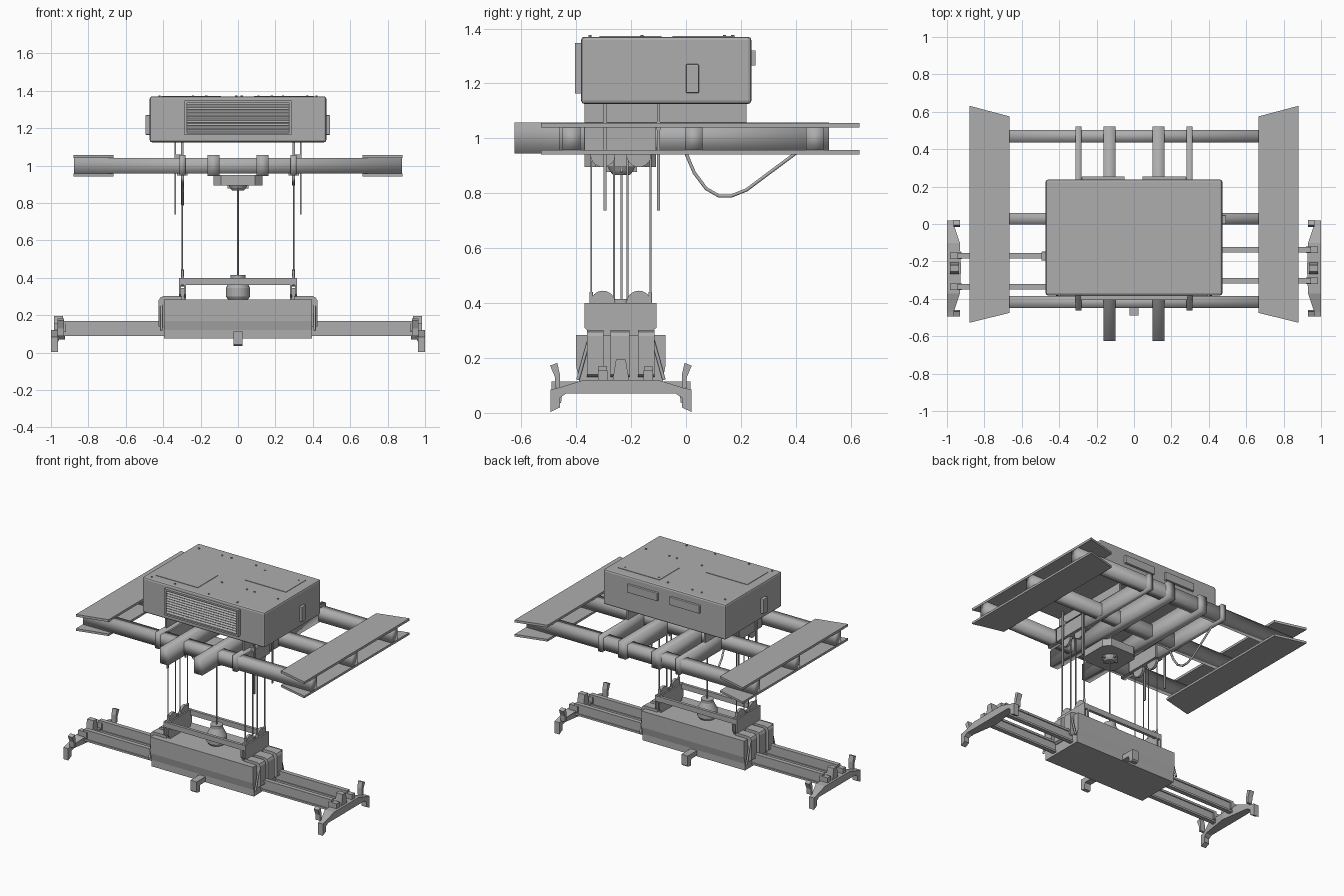
import bpy, bmesh, math
from mathutils import Vector

if "Cube" in bpy.data.objects:
    bpy.data.objects.remove(bpy.data.objects["Cube"], do_unlink=True)

grey = bpy.data.materials.new("machine grey")
grey.use_nodes = True
grey.diffuse_color = (0.42, 0.42, 0.42, 1)
grey.node_tree.nodes["Principled BSDF"].inputs["Base Color"].default_value = (0.42, 0.42, 0.42, 1)


def finish(name, bm, smooth=False):
    bmesh.ops.recalc_face_normals(bm, faces=bm.faces)
    me = bpy.data.meshes.new(name)
    bm.to_mesh(me)
    bm.free()
    ob = bpy.data.objects.new(name, me)
    bpy.context.collection.objects.link(ob)
    me.materials.append(grey)
    for p in me.polygons:
        p.use_smooth = smooth
    return ob


def box(name, x0, x1, y0, y1, z0, z1, bevel=0, smooth=False):
    bm = bmesh.new()
    bmesh.ops.create_cube(bm, size=1)
    for v in bm.verts:
        v.co = ((x0 + x1) / 2 + v.co.x * (x1 - x0),
                (y0 + y1) / 2 + v.co.y * (y1 - y0),
                (z0 + z1) / 2 + v.co.z * (z1 - z0))
    ob = finish(name, bm, smooth)
    if bevel:
        m = ob.modifiers.new("bevel", "BEVEL")
        m.width, m.segments = bevel, 2
    return ob


def prism(name, pts, lo, hi, axis, smooth=False):
    """Extrude a 2D outline: axis x takes (y, z), y takes (x, z), z takes (x, y)."""
    place = {"x": lambda a, b, c: (c, a, b), "y": lambda a, b, c: (a, c, b),
             "z": lambda a, b, c: (a, b, c)}[axis]
    bm = bmesh.new()
    f = bm.faces.new([bm.verts.new(place(a, b, lo)) for a, b in pts])
    r = bmesh.ops.extrude_face_region(bm, geom=[f])
    shift = Vector(place(0, 0, hi - lo))
    bmesh.ops.translate(bm, vec=shift, verts=[g for g in r["geom"] if isinstance(g, bmesh.types.BMVert)])
    return finish(name, bm, smooth)


def disc(name, x0, x1, y, z, r, n=24):
    ring = [(y + r * math.cos(2 * math.pi * i / n), z + r * math.sin(2 * math.pi * i / n)) for i in range(n)]
    return prism(name, ring, x0, x1, "x")


def lathe(name, cx, cy, profile, n=24):
    bm = bmesh.new()
    rings = [[bm.verts.new((cx + r * math.cos(2 * math.pi * i / n), cy + r * math.sin(2 * math.pi * i / n), z))
              for i in range(n)] for r, z in profile]
    for a, b in zip(rings, rings[1:]):
        for i in range(n):
            bm.faces.new((a[i], a[(i + 1) % n], b[(i + 1) % n], b[i]))
    bm.faces.new(rings[0])
    bm.faces.new(rings[-1])
    return finish(name, bm)


def cable(name, pts, r):
    cu = bpy.data.curves.new(name, "CURVE")
    cu.dimensions, cu.bevel_depth, cu.bevel_resolution, cu.use_fill_caps = "3D", r, 1, True
    s = cu.splines.new("POLY")
    s.points.add(len(pts) - 1)
    for p, c in zip(s.points, pts):
        p.co = (*c, 1)
    ob = bpy.data.objects.new(name, cu)
    bpy.context.collection.objects.link(ob)
    cu.materials.append(grey)


def mx(x0, x1, s):
    return (x0, x1) if s > 0 else (-x1, -x0)


# --- Machinery house ---
box("house", -0.472, 0.472, -0.382, 0.238, 1.125, 1.37, 0.012)
box("grille_back", -0.28, 0.28, -0.392, -0.38, 1.165, 1.345)
for i, (x0, x1, z0, z1) in enumerate([(-0.285, 0.285, 1.335, 1.347), (-0.285, 0.285, 1.163, 1.175),
                                      (-0.285, -0.273, 1.163, 1.347), (0.273, 0.285, 1.163, 1.347)]):
    box("grille_frame", x0, x1, -0.405, -0.38, z0, z1)
for i in range(9):
    z = 1.18 + i * 0.0172
    prism("grille_slat", [(-0.402, z), (-0.39, z + 0.012), (-0.39, z)], -0.273, 0.273, "x")
for x0, x1 in ((-0.28, -0.05), (0.045, 0.28)):
    box("rear_vent", x0, x1, 0.235, 0.254, 1.265, 1.32, 0.003)
box("side_hatch_left", 0.47, 0.492, 0.0, 0.047, 1.165, 1.27, 0.004)
box("side_hatch_right", -0.495, -0.47, -0.195, -0.148, 1.165, 1.27, 0.004)
box("roof_hatch_a", 0.085, 0.405, -0.05, 0.17, 1.365, 1.373)
box("roof_hatch_b", -0.41, -0.09, -0.315, -0.09, 1.365, 1.373)
for x, y in ((-0.42, 0.17), (-0.24, 0.17), (-0.17, 0.17), (0.02, 0.17), (0.11, 0.14), (0.37, 0.14), (0.42, -0.16),
             (-0.01, -0.16), (0.18, -0.16), (0.24, -0.16), (-0.42, -0.35), (-0.24, -0.35), (0.02, -0.35), (0.24, -0.35)):
    lathe("roof_bolt", x, y, [(0.006, 1.365), (0.006, 1.376)], 8)

# --- Gantry frame: cross tubes, long beams and end plates ---
for y0, y1 in ((-0.45, -0.385), (-0.003, 0.06), (0.437, 0.503)):
    box("cross_tube", -0.878, 0.878, y0, y1, 0.957, 1.042, smooth=True)
for s in (1, -1):
    box("long_beam", *mx(0.1, 0.162, s), -0.625, 0.52, 0.945, 1.057, smooth=True)
    box("outer_beam", *mx(0.282, 0.314, s), -0.463, 0.52, 0.948, 1.057, smooth=True)
    box("house_support", *mx(0.292, 0.304, s), -0.37, 0.22, 1.05, 1.13)
    outline = [(s * 0.88, -0.528), (s * 0.88, 0.632), (s * 0.665, 0.575), (s * 0.665, -0.475)]
    for z0, z1 in ((1.04, 1.056), (0.942, 0.957)):
        prism("end_plate", outline, z0, z1, "z")
    for y in (-0.295, -0.1):
        box("guide_strap", *mx(0.331, 0.339, s), y - 0.006, y + 0.006, 0.738, 1.13)
        box("strap_bracket", *mx(0.3, 0.339, s), y - 0.008, y + 0.008, 1.03, 1.06)

# --- Trolley and upper sheaves ---
prism("trolley", [(-0.13, -0.33), (-0.09, -0.37), (0.09, -0.37), (0.13, -0.33),
                  (0.13, -0.15), (0.09, -0.11), (-0.09, -0.11), (-0.13, -0.15)], 0.895, 0.95, "z")
lathe("cable_hub", 0, -0.235, [(0.05, 0.897), (0.042, 0.88), (0.03, 0.866)])
for i in range(4):
    a = i * math.pi / 2
    x, y = 0.05 * math.cos(a), -0.235 + 0.05 * math.sin(a)
    box("hub_rib", min(0, x) - 0.006, max(0, x) + 0.006, min(-0.235, y) - 0.006, max(-0.235, y) + 0.006, 0.878, 0.898)
for s in (1, -1):
    box("sheave_mount", *mx(0.27, 0.325, s), -0.37, -0.11, 0.948, 1.04)

# --- Head block with lower sheaves ---
for s in (1, -1):
    for x0, x1 in ((0.278, 0.288), (0.306, 0.316)):
        prism("head_side_plate", [(-0.352, 0.283), (-0.125, 0.283), (-0.125, 0.295), (-0.108, 0.31), (-0.108, 0.4),
                                  (-0.37, 0.4), (-0.37, 0.31), (-0.352, 0.295)], *mx(x0, x1, s), "x")
    for y in (-0.303, -0.172):
        disc("lower_sheave", *mx(0.288, 0.306, s), y, 0.4, 0.045)
        disc("upper_sheave", *mx(0.288, 0.306, s), y, 0.94, 0.045)
        box("twist_lug", *mx(0.28, 0.314, s), y - 0.03, y + 0.03, 0.28, 0.345)
    for y in (-0.345, -0.262, -0.213, -0.13):
        cable("hoist_rope", [(s * 0.297, y, 0.4), (s * 0.297, y, 0.95)], 0.004)
    for y in (-0.345, -0.13):
        cable("rope_socket", [(s * 0.297, y, 0.39), (s * 0.297, y, 0.44)], 0.008)
for y0, y1 in ((-0.37, -0.35), (-0.128, -0.108)):
    box("head_crossbar", -0.316, 0.316, y0, y1, 0.362, 0.398)
lathe("cable_basket", 0, -0.235, [(0.05, 0.28), (0.064, 0.3), (0.064, 0.345), (0.04, 0.395), (0.04, 0.415)])
cable("power_cable", [(0, -0.235, 0.41), (0, -0.235, 0.88)], 0.0045)
cable("slack_cable", [(-0.297, -0.002, 0.95), (-0.297, 0.03, 0.875), (-0.297, 0.073, 0.817), (-0.297, 0.12, 0.79),
                      (-0.297, 0.165, 0.79), (-0.297, 0.22, 0.812), (-0.297, 0.405, 0.95)], 0.007)

# --- Spreader body ---
prism("spreader_body", [(-0.4, 0.283), (-0.4, 0.17), (-0.39, 0.12), (-0.39, 0.075), (-0.085, 0.075),
                        (-0.085, 0.12), (-0.075, 0.17), (-0.075, 0.283)], -0.395, 0.395, "x")
hoop = [(0.3, 0.28), (0.3, 0.302), (0.4, 0.302), (0.416, 0.295), (0.424, 0.28), (0.424, 0.14),
        (0.408, 0.13), (0.395, 0.14), (0.395, 0.28)]
for s in (1, -1):
    for y0, y1 in ((-0.275, -0.205), (-0.36, -0.3), (-0.175, -0.115)):
        prism("guide_hoop", [(s * x, z) for x, z in hoop], y0, y1, "y")
    for k in (1, -1):
        c = -0.237
        cable("side_brace", [(s * 0.41, c + k * 0.115, 0.27), (s * 0.41, c + k * 0.157, 0.12)], 0.007)

# Hooks under the middle of the body, front and rear
for k in (1, -1):
    f = lambda y: -0.237 + k * (y + 0.237)
    prism("centre_hook", [(f(-0.37), 0.115), (f(-0.49), 0.115), (f(-0.49), 0.045), (f(-0.48), 0.036),
                          (f(-0.455), 0.036), (f(-0.45), 0.08), (f(-0.37), 0.08)], -0.024, 0.024, "x")

# --- Telescopic arms as I-beams, both ends offset like a half turn ---
for s, ys in ((1, (-0.137, -0.303)), (-1, (-0.17, -0.336))):
    for y in ys:
        prism("telescopic_arm", [(y - 0.015, 0.09), (y + 0.015, 0.09), (y + 0.015, 0.103), (y + 0.008, 0.103),
                                 (y + 0.008, 0.155), (y + 0.015, 0.155), (y + 0.015, 0.17), (y - 0.015, 0.17),
                                 (y - 0.015, 0.155), (y - 0.008, 0.155), (y - 0.008, 0.103), (y - 0.015, 0.103)],
              *mx(0.3, 0.945, s), "x")
        box("arm_seat", *mx(0.92, 0.985, s), y - 0.017, y + 0.017, 0.11, 0.155)

# --- End beams with corner legs, flippers and centre brackets ---
half = [(0, 0.07), (0.2, 0.07), (0.222, 0.055), (0.222, 0.02), (0.257, 0.003), (0.257, 0.085), (0.232, 0.09),
        (0.135, 0.12), (0, 0.12)]
flip = [(0.222, 0.09), (0.238, 0.09), (0.24, 0.13), (0.258, 0.172), (0.232, 0.182), (0.222, 0.14)]
for s in (1, -1):
    for k in (1, -1):
        ob = prism("end_beam", [(-0.237 + k * y, z) for y, z in half], *mx(0.925, 1.0, s), "x")
        # taper the inner side toward the corner legs
        for v in ob.data.vertices:
            if abs(v.co.x) < 0.95:
                t = min(1, max(0, (abs(v.co.y + 0.237) - 0.12) / 0.1))
                v.co.x = s * (0.925 + 0.038 * t)
        prism("flipper", [(-0.237 + k * y, z) for y, z in flip], *mx(0.93, 0.965, s), "x")
    prism("end_bracket", [(-0.268, 0.115), (-0.255, 0.195), (-0.22, 0.195), (-0.206, 0.115)], *mx(0.935, 0.985, s), "x")
